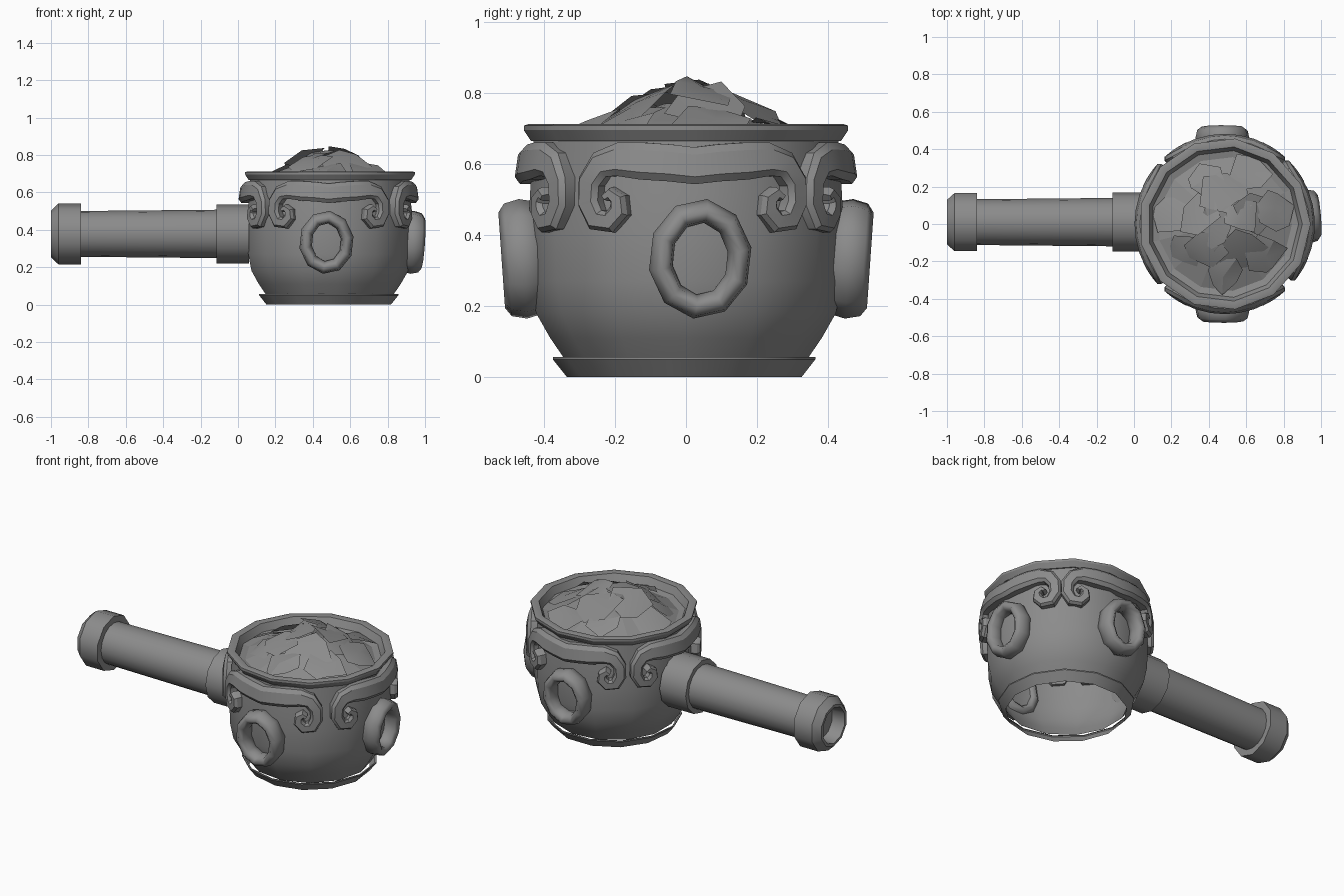
import bpy, bmesh, random
from math import sin, cos, pi, radians
from mathutils import Vector, Matrix

if "Cube" in bpy.data.objects:
    bpy.data.objects.remove(bpy.data.objects["Cube"])

GREY = bpy.data.materials.new("plain grey")
GREY.use_nodes = True
GREY.diffuse_color = (0.26, 0.26, 0.26, 1)
GREY.node_tree.nodes["Principled BSDF"].inputs["Base Color"].default_value = (0.26, 0.26, 0.26, 1)

POT = Vector((0.485, 0, 0))
random.seed(11)


def finish(name, bm, matrix=Matrix(), smooth=None, recalc=True):
    bm.transform(matrix)
    if recalc:
        bmesh.ops.recalc_face_normals(bm, faces=bm.faces)
    mesh = bpy.data.meshes.new(name)
    bm.to_mesh(mesh)
    bm.free()
    mesh.materials.append(GREY)
    obj = bpy.data.objects.new(name, mesh)
    bpy.context.collection.objects.link(obj)
    if smooth:
        bpy.ops.object.select_all(action="DESELECT")
        obj.select_set(True)
        bpy.context.view_layer.objects.active = obj
        bpy.ops.object.shade_smooth_by_angle(angle=radians(smooth))


def bridge(bm, rings):
    """Join successive closed rings of vertices with quads."""
    for a, b in zip(rings, rings[1:]):
        n = len(a)
        for i in range(n):
            j = (i + 1) % n
            bm.faces.new((a[i], a[j], b[j], b[i]))


def lathe(name, profile, sides, matrix, smooth=None, loop=False, cap_end=False, phase=0):
    """Turn (radius, height) points around local z."""
    bm = bmesh.new()
    rings = []
    for r, z in profile:
        angles = [2 * pi * (i + phase) / sides for i in range(sides)]
        rings.append([bm.verts.new((r * cos(t), r * sin(t), z)) for t in angles])
    bridge(bm, rings + rings[:1] if loop else rings)
    if cap_end:
        bm.faces.new(rings[-1])
    finish(name, bm, matrix, smooth)


# Bowl: open underneath, with rim and loose foot ring
at_pot = Matrix.Translation(POT)
lathe("bowl_wall", [(0.34, 0.045), (0.385, 0.11), (0.425, 0.18), (0.443, 0.27),
                    (0.448, 0.4), (0.442, 0.52), (0.432, 0.67)], 13, at_pot, 50)
lathe("bowl_rim", [(0.44, 0.665), (0.46, 0.695), (0.46, 0.708), (0.448, 0.712),
                   (0.415, 0.708), (0.395, 0.665)], 13, at_pot, 32, loop=True)
lathe("foot_ring", [(0.335, 0), (0.375, 0.05), (0.375, 0.057), (0.365, 0.055)], 13, at_pot, 32,
      phase=0.75)
lathe("bowl_filling", [(0.41, 0.665), (0.36, 0.655), (0.2, 0.72), (0.06, 0.77)], 13, at_pot,
      cap_end=True)

# Handle: collar, shaft and hollow end cap, turned along -x
along = Matrix.Translation((0.06, 0.01, 0.378)) @ Matrix.Rotation(-pi / 2, 4, "Y")
lathe("handle_collar", [(0.12, 0), (0.158, 0), (0.158, 0.175), (0.12, 0.175)], 12, along, 40)
lathe("handle_shaft", [(0.13, 0.1), (0.122, 0.95)], 16, along, 40)
lathe("handle_end_cap", [(0.12, 0.9), (0.163, 0.9), (0.163, 1.02), (0.125, 1.06),
                         (0.108, 1.06), (0.1, 0.98)], 10, along, 40, cap_end=True)


# Oval rings on three sides
def medallion(name, angle):
    bm = bmesh.new()
    rings = []
    for i in range(10):
        t = 2 * pi * (i + 0.3) / 10
        ring = []
        for k in range(8):
            p = 2 * pi * k / 8
            swell = 0.034 * cos(p)
            ring.append(bm.verts.new((0.06 * sin(p), (0.113 + swell) * cos(t),
                                      (0.136 + swell) * sin(t))))
        rings.append(ring)
    bridge(bm, rings + rings[:1])
    tilt = Matrix.Translation((0.459, 0, 0.333)) @ Matrix.Rotation(radians(4), 4, "Y")
    place = Matrix.Translation(POT + Vector((-0.012, 0, 0)))
    finish(name, bm, place @ Matrix.Rotation(angle, 4, "Z") @ tilt, 90)


medallion("right_oval", radians(5))
medallion("front_oval", -pi / 2)
medallion("back_oval", pi / 2)

# Scrolled brackets: half a path of (arc, height, half width), mirrored and wrapped on the bowl
HALF = [(0.07, 0.603, 0.052), (0.15, 0.608, 0.052), (0.225, 0.613, 0.047), (0.28, 0.598, 0.041),
        (0.313, 0.55, 0.036), (0.316, 0.49, 0.034), (0.29, 0.443, 0.033), (0.245, 0.437, 0.031),
        (0.217, 0.467, 0.029), (0.219, 0.5, 0.024), (0.242, 0.517, 0.018), (0.258, 0.505, 0.012)]
PATH = [(-a, z, w) for a, z, w in reversed(HALF)] + [(0, 0.595, 0.052)] + HALF


def bracket(name, angle):
    bm = bmesh.new()
    rings = []
    for i, (a, z, w) in enumerate(PATH):
        before, after = PATH[max(i - 1, 0)], PATH[min(i + 1, len(PATH) - 1)]
        side = Vector((before[1] - after[1], after[0] - before[0])).normalized()
        ring = []
        for across, r in ((-1, 0.415), (-1, 0.467), (-0.6, 0.482), (0.6, 0.482),
                          (1, 0.467), (1, 0.415)):
            t = (a + side.x * w * across) / 0.46
            height = z + side.y * w * across
            r -= max(0, height - 0.58) * 0.2
            ring.append(bm.verts.new((r * cos(t), r * sin(t), height)))
        rings.append(ring)
    bridge(bm, rings)
    bm.faces.new(rings[0])
    bm.faces.new(rings[-1])
    finish(name, bm, at_pot @ Matrix.Rotation(angle, 4, "Z"), 32)


for label, angle in (("right", 3), ("back", 90), ("handle_side", 180), ("front", 270)):
    bracket(label + "_scroll_bracket", radians(angle))


# Heap of broken flakes: bent irregular sheets laid over a cone
def flake(bm, distance, angle, size):
    spot = Vector((distance * cos(angle), distance * sin(angle),
                   0.85 - 0.5 * distance + random.uniform(-0.015, 0.01)))
    slope = Matrix.Rotation(angle, 4, "Z") @ Matrix.Rotation(
        0.45 + random.uniform(-0.15, 0.15), 4, "Y")
    roll = Matrix.Rotation(random.uniform(-0.2, 0.2), 4, "X")
    place = Matrix.Translation(spot + POT) @ slope @ roll
    n = random.choice((5, 6, 7))
    edge = []
    for i in range(n):
        t = 2 * pi * (i + random.uniform(-0.25, 0.25)) / n
        r = size * random.uniform(0.65, 1.15)
        edge.append(bm.verts.new(place @ Vector((r * cos(t), r * sin(t),
                                                 random.uniform(-0.02, 0.01)))))
    middle = bm.verts.new(place @ Vector((0, 0, 0.008)))
    for i in range(n):
        bm.faces.new((middle, edge[i], edge[(i + 1) % n]))


heap = bmesh.new()
for count, distance, size in ((7, 0.28, 0.115), (5, 0.17, 0.14), (2, 0.08, 0.11)):
    for k in range(count):
        flake(heap, distance + random.uniform(-0.02, 0.02),
              2 * pi * (k + random.uniform(-0.2, 0.2)) / count + distance, size)
finish("flake_heap", heap, smooth=25, recalc=False)
